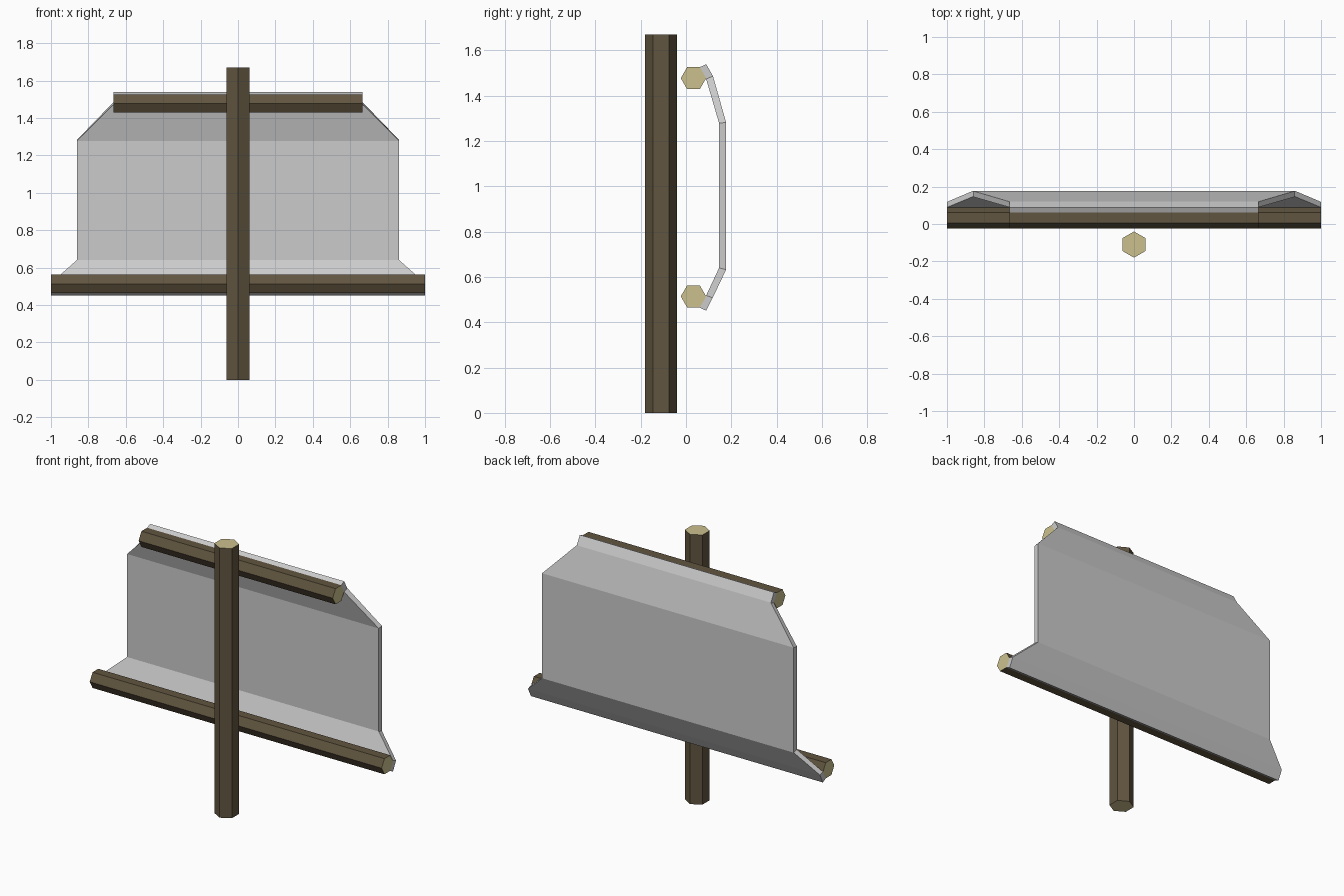
import bpy, math

if "Cube" in bpy.data.objects:
    bpy.data.objects.remove(bpy.data.objects["Cube"])


def material(name, color):
    m = bpy.data.materials.new(name)
    m.diffuse_color = (*color, 1)
    m.use_nodes = True
    m.node_tree.nodes["Principled BSDF"].inputs["Base Color"].default_value = m.diffuse_color
    return m


bark = material("bark", (0.12, 0.09, 0.05))
cut_wood = material("cut_wood", (0.60, 0.53, 0.27))


def log(name, radius, length, location, rotation=(0, 0, 0)):
    # Six-sided log with pale cut ends
    bpy.ops.mesh.primitive_cylinder_add(vertices=6, radius=radius, depth=length,
                                        location=location, rotation=rotation)
    ob = bpy.context.object
    ob.name = name
    ob.data.materials.append(bark)
    ob.data.materials.append(cut_wood)
    for p in ob.data.polygons:
        p.material_index = 1 if len(p.vertices) == 6 else 0
    return ob


# Upright post and two cross rails
log("post", 0.07, 1.67, (0, -0.11, 0.835))
sideways = (0, math.pi / 2, 0)
log("top_rail", 0.056, 1.33, (0, 0.033, 1.477), sideways)
log("bottom_rail", 0.056, 2.0, (0, 0.033, 0.514), sideways)

# Bent metal panel: half width, outer (y, z), inner (y, z) from top to bottom
stations = [
    (0.665, (0.089, 1.539), (0.060, 1.525)),
    (0.665, (0.119, 1.486), (0.089, 1.473)),
    (0.862, (0.177, 1.282), (0.146, 1.278)),
    (0.862, (0.177, 0.632), (0.146, 0.640)),
    (1.000, (0.118, 0.508), (0.089, 0.518)),
    (1.000, (0.089, 0.451), (0.060, 0.465)),
]
verts, faces = [], []
for w, outer, inner in stations:
    verts += [(-w, *outer), (w, *outer), (w, *inner), (-w, *inner)]
for i in range(len(stations) - 1):
    a, b = 4 * i, 4 * i + 4
    for k in range(4):
        n = (k + 1) % 4
        faces.append((a + k, b + k, b + n, a + n))
last = 4 * (len(stations) - 1)
faces += [(0, 1, 2, 3), (last + 3, last + 2, last + 1, last)]
mesh = bpy.data.meshes.new("panel")
mesh.from_pydata(verts, [], faces)
# Make all panel faces point outward
import bmesh
bm = bmesh.new()
bm.from_mesh(mesh)
bmesh.ops.recalc_face_normals(bm, faces=bm.faces)
bm.to_mesh(mesh)
bm.free()
panel = bpy.data.objects.new("panel", mesh)
bpy.context.collection.objects.link(panel)
